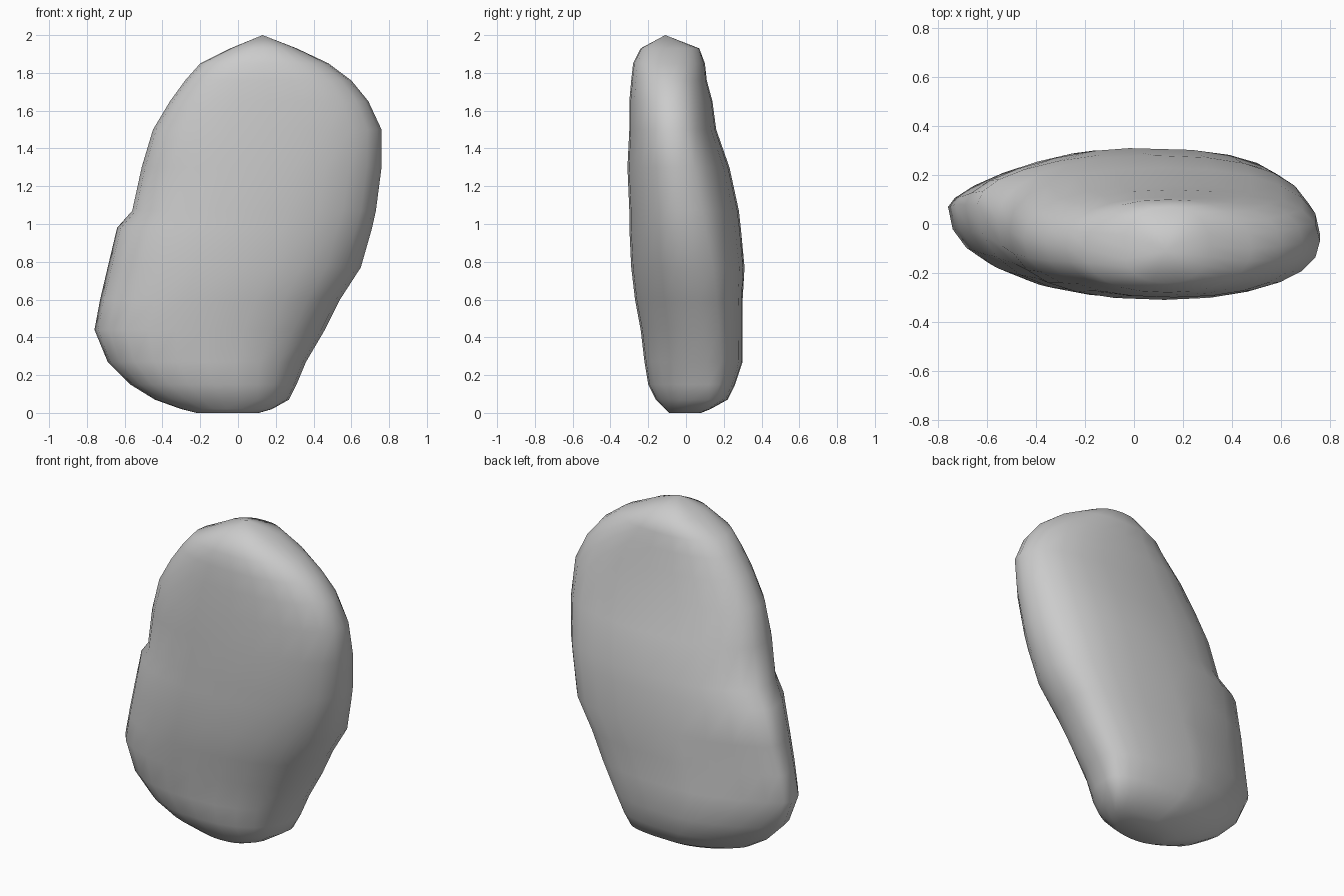
import bpy
import bmesh
from math import cos, sin, tau

SIDES = 24
TOP_POINT = (0.13, -0.11, 2.0)

# Cross-sections from bottom to top:
# height, least x, greatest x, front, back, depth of each end
sections = [
    (0.00, -0.22, 0.11, -0.09, 0.08, 0.00, 0.02),
    (0.02, -0.30, 0.18, -0.11, 0.13, 0.02, 0.05),
    (0.07, -0.44, 0.27, -0.16, 0.22, 0.03, 0.12),
    (0.15, -0.57, 0.31, -0.20, 0.26, 0.04, 0.12),
    (0.27, -0.69, 0.36, -0.22, 0.30, 0.05, 0.11),
    (0.44, -0.76, 0.46, -0.24, 0.30, 0.07, 0.09),
    (0.60, -0.73, 0.54, -0.27, 0.30, 0.08, 0.07),
    (0.77, -0.69, 0.65, -0.29, 0.31, 0.08, 0.04),
    (0.98, -0.64, 0.71, -0.30, 0.29, 0.08, 0.00),
    (1.07, -0.56, 0.73, -0.30, 0.28, 0.01, -0.01),
    (1.30, -0.51, 0.76, -0.31, 0.23, -0.03, -0.04),
    (1.50, -0.45, 0.76, -0.30, 0.16, -0.06, -0.07),
    (1.65, -0.36, 0.69, -0.30, 0.14, -0.08, -0.08),
    (1.76, -0.28, 0.60, -0.29, 0.11, -0.09, -0.09),
    (1.85, -0.20, 0.48, -0.28, 0.10, -0.10, -0.10),
    (1.93, -0.04, 0.31, -0.24, 0.07, -0.10, -0.09),
]


def blend(low, high, factor):
    return low + (high - low) * factor


def fullness(high_side, on_back, rise):
    """How boxy a quarter of the section is; two is a plain ellipse."""
    if high_side:
        return blend(3.0, 2.3, rise) if on_back else 2.2
    return blend(1.5 if on_back else 2.2, 2.4, rise)


def add_ring(bm, height, low_x, high_x, front, back, low_end, high_end):
    rise = min(max((height - 0.6) / 0.6, 0), 1)
    centre, half = (low_x + high_x) / 2, (high_x - low_x) / 2
    middle = (front + back) / 2
    ring = []
    for i in range(SIDES):
        c, s = cos(tau * i / SIDES), sin(tau * i / SIDES)
        power = 2 / fullness(c > 0, s > 0, rise)
        across, depth = abs(c) ** power, abs(s) ** power
        x = centre + half * (across if c > 0 else -across)
        # The spine bends from the middle to each end's own depth
        spine = blend(middle, high_end if c > 0 else low_end, across)
        y = blend(spine, back if s > 0 else front, depth)
        ring.append(bm.verts.new((x, y, height)))
    return ring


def make_material(name, colour):
    material = bpy.data.materials.new(name)
    material.use_nodes = True
    material.diffuse_color = colour
    shader = next(n for n in material.node_tree.nodes if n.type == "BSDF_PRINCIPLED")
    shader.inputs["Base Color"].default_value = colour
    return material


default_cube = bpy.data.objects.get("Cube")
if default_cube:
    bpy.data.objects.remove(default_cube, do_unlink=True)

# Stone body: rings bridged from the base to the crown
bm = bmesh.new()
rings = [add_ring(bm, *section) for section in sections]
for lower, upper in zip(rings, rings[1:]):
    for i in range(SIDES):
        j = (i + 1) % SIDES
        bm.faces.new((lower[i], lower[j], upper[j], upper[i]))

# Flat base and pointed crown
bm.faces.new(list(reversed(rings[0])))
crown = bm.verts.new(TOP_POINT)
for i in range(SIDES):
    bm.faces.new((rings[-1][i], rings[-1][(i + 1) % SIDES], crown))
bmesh.ops.recalc_face_normals(bm, faces=bm.faces)

for face in bm.faces:
    face.smooth = True
mesh = bpy.data.meshes.new("stone")
bm.to_mesh(mesh)
bm.free()
mesh.materials.append(make_material("stone grey", (0.6, 0.6, 0.6, 1.0)))
stone = bpy.data.objects.new("stone", mesh)
bpy.context.collection.objects.link(stone)
